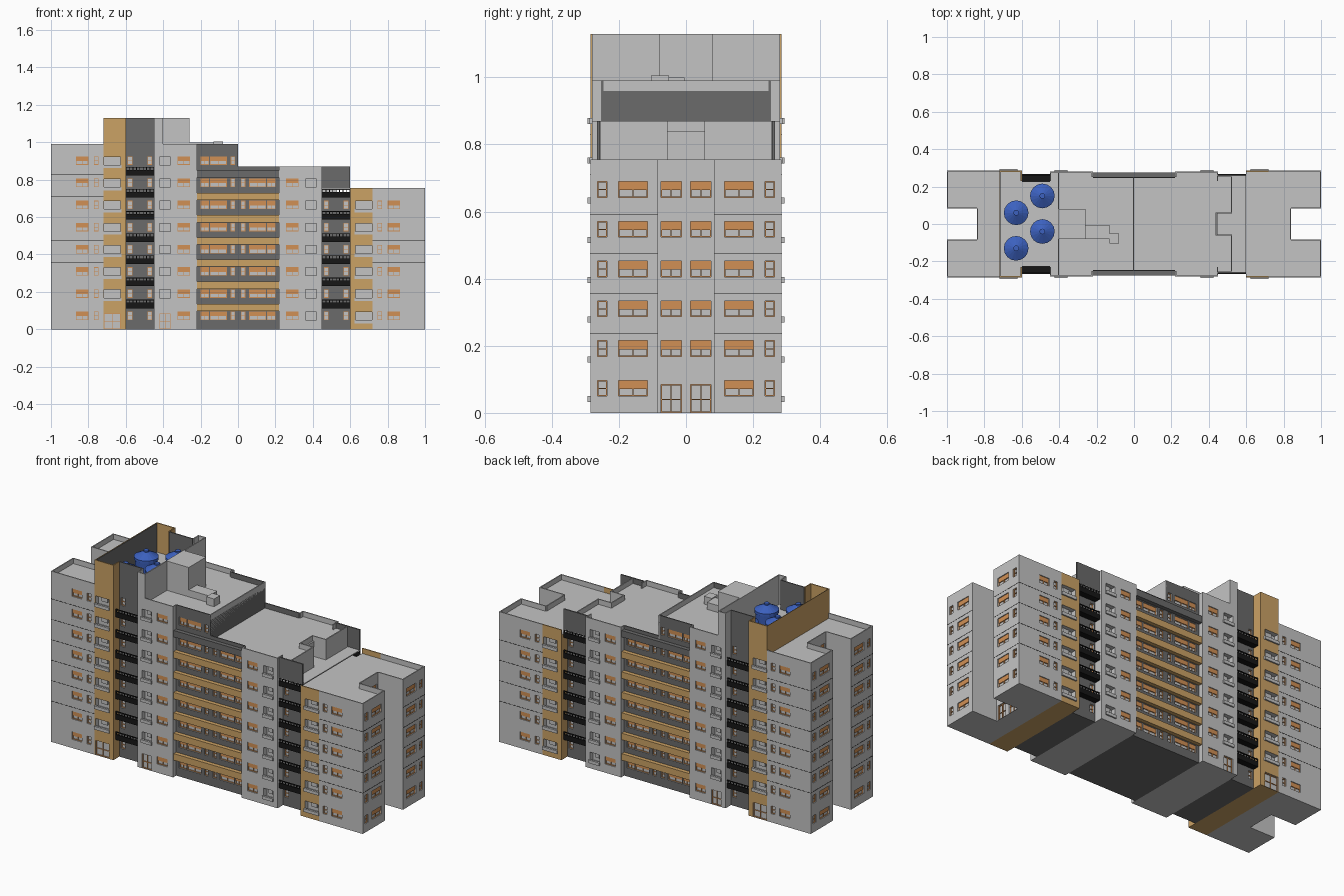
import bpy, bmesh, math

if "Cube" in bpy.data.objects:
    bpy.data.objects.remove(bpy.data.objects["Cube"])

def mat(name, *c):
    m = bpy.data.materials.new(name)
    m.diffuse_color = (*c, 1)
    m.use_nodes = True
    m.node_tree.nodes["Principled BSDF"].inputs["Base Color"].default_value = m.diffuse_color
    return m

GREY = mat("light grey render", .55, .55, .55)
DARK = mat("dark grey render", .145, .145, .145)
TAN = mat("tan render", .60, .36, .13)
ORANGE = mat("orange joinery", .64, .28, .09)
BLACK = mat("black metal", .008, .008, .008)
BLUE = mat("blue tank", .045, .12, .52)

FLOOR = .1185
groups = {}          # (name, material) -> list of boxes

def box(name, m, x0, x1, y0, y1, z0, z1):
    groups.setdefault((name, m), []).append((x0, x1, y0, y1, z0, z1))

def both(name, m, x0, x1, y0, y1, z0, z1):
    """Box repeated on the front and on the back."""
    box(name, m, x0, x1, y0, y1, z0, z1)
    box(name, m, x0, x1, -y1, -y0, z0, z1)

def make_object(name, bm, mats):
    me = bpy.data.meshes.new(name)
    bm.normal_update()
    bm.to_mesh(me)
    bm.free()
    for m in mats:
        me.materials.append(m)
    ob = bpy.data.objects.new(name, me)
    bpy.context.collection.objects.link(ob)
    return ob

def add_box(bm, b, index=0):
    x0, x1, y0, y1, z0, z1 = b
    vs = bmesh.ops.create_cube(bm, size=1)["verts"]
    for v in vs:
        v.co = (x1 if v.co.x > 0 else x0, y1 if v.co.y > 0 else y0, z1 if v.co.z > 0 else z0)
    for f in {f for v in vs for f in v.link_faces}:
        f.material_index = index

def slab(axis, s, plane, c, w, z0, z1, d0, d1):
    """Box on a facade; d0..d1 is the distance outward from its plane."""
    a, b = sorted((s * (plane + d0), s * (plane + d1)))
    if axis == 'y':
        return (c - w / 2, c + w / 2, a, b, z0, z1)
    return (a, b, c - w / 2, c + w / 2, z0, z1)

def window(cuts, kind, axis, s, plane, c, w, z, h):
    """Recess cutter plus the joinery that sits inside it."""
    deep = -.03 if kind == "open" else -.01
    lo = .001 if kind == "door" else z
    cuts.append(slab(axis, s, plane, c, w, lo, z + h, deep, .02))
    def bar(cc, ww, z0, z1, m=ORANGE, d0=deep, d1=deep + .005, name="window_joinery"):
        box(name, m, *slab(axis, s, plane, cc, ww, z0, z1, d0, d1))
    t = .003
    if kind == "open":                      # loggia window with projecting sill frame
        bar(c, w + .008, z - .006, z + .012, GREY, -.004, .008, "loggia_sill")
        bar(c, w * .45, z + h * .4, z + h, GREY, deep, deep + .008, "loggia_blind")
        return
    if kind == "shutter":
        bar(c, w, z + h * .45, z + h)
    for k in (-1, 0, 1) if w > .04 else (-1, 1):
        bar(c + k * (w - t) / 2, t, lo, z + h)
    bar(c, w, lo, lo + t)
    bar(c, w, z + h - t, z + h)
    if kind != "shutter":
        bar(c, w, z + h * .45, z + h * .45 + t)

def section(name, m, outline, top, cuts):
    """Extruded footprint with window recesses cut out."""
    bm = bmesh.new()
    f = bm.faces.new([bm.verts.new((x, y, 0)) for x, y in outline])
    ext = bmesh.ops.extrude_face_region(bm, geom=[f])["geom"]
    bmesh.ops.translate(bm, vec=(0, 0, top), verts=[v for v in ext if isinstance(v, bmesh.types.BMVert)])
    bmesh.ops.recalc_face_normals(bm, faces=bm.faces)
    for f in bm.faces:
        f.material_index = 1 if f.normal.z > .5 else 0
    ob = make_object(name, bm, [m, GREY])
    if cuts:
        cb = bmesh.new()
        for c in cuts:
            add_box(cb, c, 1)
        cutter = make_object(name + "_cutter", cb, [m, GREY])
        cutter.hide_render = True
        mod = ob.modifiers.new("recesses", 'BOOLEAN')
        mod.operation, mod.solver, mod.object = 'DIFFERENCE', 'EXACT', cutter
        bpy.context.view_layer.objects.active = ob
        bpy.ops.object.modifier_apply(modifier=mod.name)
        bpy.data.objects.remove(cutter)

def rect(x0, x1, y):
    return [(x0, -y), (x1, -y), (x1, y), (x0, y)]

def facade(sx, plane, floors, specs, doors=False):
    """Window recesses for front and back; specs = (kind, distance from centre, width)."""
    cuts = []
    for s in (-1, 1):
        for i in range(floors):
            for kind, x, w in specs:
                z = .05 + FLOOR * i
                if kind == "open" and doors and i == 0:
                    window(cuts, "door", 'y', s, plane, sx * x, w, .0, .085)
                elif kind == "open":
                    window(cuts, kind, 'y', s, plane, sx * x, w, z - .012, .055)
                else:
                    window(cuts, kind, 'y', s, plane, sx * x, w, z, .045)
    return cuts

P = .006   # parapet thickness
for side, sx, n_wing, n_mid, z_wing, z_mid in (("left", -1, 8, 8, .99, .99), ("right", 1, 6, 7, .755, .87)):
    left = sx < 0
    # end wing with notch
    cuts = facade(sx, .285, n_wing, [("shutter", .833, .065), ("frame", .757, .024)])
    for i in range(n_wing):
        z = .05 + FLOOR * i
        for s in (-1, 1):
            window(cuts, "shutter", 'x', sx, 1, s * .158, .087, z, .047)
            window(cuts, "frame", 'x', sx, 1, s * .25, .028, z, .047)
            if i == 0:
                window(cuts, "door", 'x', sx, .84, s * .044, .06, 0, .085)
            else:
                window(cuts, "shutter", 'x', sx, .84, s * .044, .06, z, .047)
            if i > 1:                       # black floor joints
                zl = FLOOR * i - .001
                box("floor_joint", BLACK, *slab('x', sx, 1, s * .185, .2, zl, zl + .002, -.002, .0008))
                box("floor_joint", BLACK, *slab('y', s, .285, sx * .86, .28, zl, zl + .002, -.002, .0008))
    out = [(.72, -.285), (1, -.285), (1, -.083), (.84, -.083), (.84, .083), (1, .083), (1, .285), (.72, .285)]
    section(side + "_wing", GREY, [(sx * x, y) for x, y in out], z_wing - .03, cuts)
    for x0, x1, y0, y1 in ((.72, 1, .285 - P, .285), (1 - P, 1, .083, .285), (.84, 1, .083, .083 + P)):
        a, b = sorted((sx * x0, sx * x1))
        both("wing_parapet", GREY, a, b, y0, y1, z_wing - .03, z_wing)
    a, b = sorted((sx * .84, sx * (.84 - P)))
    box("wing_parapet", GREY, a, b, -.083, .083, z_wing - .03, z_wing)

    # tan bay
    section(side + "_tan_bay", TAN, rect(*sorted((sx * .6, sx * .72)), .285), z_wing - .03,
            facade(sx, .285, n_wing, [("open", .672, .088)], left))
    a, b = sorted((sx * .6, sx * .72))
    both("tan_parapet", TAN, a, b, .285 - P, .285, z_wing - .03, 1.13 if left else .755)

    # recessed stair bay with black balconies
    section(side + "_stair_bay", DARK, rect(*sorted((sx * .45, sx * .6)), .23), z_wing - .03,
            facade(sx, .23, n_wing, [("frame", .472, .026), ("frame", .578, .026)]))
    a, b = sorted((sx * .45, sx * .6))
    for i in range(n_wing - 1 if left else n_wing):
        z = .112 + FLOOR * i
        both("balcony_slab", BLACK, a, b, .225, .266, z, z + .008)
        both("balcony_panel", BLACK, a, b, .26, .266, z, z + .03)
        both("balcony_rail", BLACK, a, b, .26, .266, z + .042, z + .046)
        for k in range(9):
            x = a + .003 + k * (b - a - .006) / 8
            both("baluster", BLACK, x - .002, x + .002, .261, .265, z + .03, z + .042)

    # grey bay
    section(side + "_grey_bay", GREY, rect(*sorted((sx * .22, sx * .45)), .28), z_mid - .03,
            facade(sx, .28, n_mid, [("open", .39, .06), ("shutter", .29, .065)], left))
    a, b = sorted((sx * .22, sx * .45))
    both("grey_bay_parapet", GREY, a, b, .28 - P, .28, z_mid - .03, z_mid)
    for x in (a, b - P):
        both("grey_bay_parapet", GREY, x, x + P, .25 if x in (a, b - P) and abs(x) < .3 else .23, .28, z_mid - .03, z_mid)

    # dark centre
    section(side + "_centre", DARK, rect(*sorted((0, sx * .22)), .252), z_mid - .03,
            facade(sx, .252, n_mid, [("shutter", .178, .045), ("shutter", .105, .09), ("frame", .027, .024)]))
    a, b = sorted((0, sx * .22))
    both("centre_parapet", DARK, a, b, .252 - P, .252, z_mid - .03, z_mid)
    both("centre_top_band", DARK, a, b, .252, .275, .812, .85)

# long tan balconies
for i in range(6):
    z = .098 + FLOOR * i
    both("long_balcony", TAN, -.22, .22, .25, .275, z, z + .038)

# tank enclosure on the left roof
both("enclosure_dark_wall", DARK, -.6, -.45, .224, .23, .96, 1.13)
both("enclosure_return", GREY, -.45, -.444, .23, .28, .96, 1.13)
both("enclosure_return_tan", TAN, -.606, -.6, .23, .285, .96, 1.13)
both("enclosure_grey_wall", GREY, -.45, -.40, .274, .28, .96, 1.13)
box("enclosure_side_wall", GREY, -.406, -.40, -.28, .28, .96, 1.13)
box("enclosure_end_wall", TAN, -.72, -.717, -.285, .285, .96, 1.13)
box("enclosure_end_lining", DARK, -.717, -.714, -.279, .279, .96, 1.128)
box("lift_room", GREY, -.40, -.26, -.08, .08, .95, 1.13)
box("roof_duct", GREY, -.26, -.13, -.08, -.005, .95, 1.0)
box("roof_duct_end", GREY, -.13, -.08, -.105, -.05, .95, 1.005)
box("roof_step_wall", GREY, -P, 0, -.252, .252, .83, .99)

# end of the middle roof above the right stair bay
both("stair_head", GREY, .44, .525, .055, .255, .72, .84)
both("stair_head_parapet", GREY, .525 - P, .525, .055, .255, .84, .87)
both("stair_head_parapet", GREY, .435, .525, .055, .055 + P, .84, .87)
box("stair_head_parapet", GREY, .435, .435 + P, -.055, .055, .84, .87)
box("stair_roof", GREY, .45, .6, -.265, .265, .746, .752)
both("stair_screen", DARK, .45, .6, .257, .265, .746, .87)

for (name, m), boxes in groups.items():
    bm = bmesh.new()
    for b in boxes:
        add_box(bm, b)
    make_object(name, bm, [m])

# water tanks: body, rim and conical lid
for n, (x, y) in enumerate(((-.63, .06), (-.63, -.13), (-.49, .15), (-.49, -.04))):
    bm = bmesh.new()
    for r0, r1, z0, z1 in ((.057, .062, .96, 1.035), (.066, .066, 1.03, 1.045), (.066, .015, 1.045, 1.072), (.015, .015, 1.07, 1.08)):
        vs = bmesh.ops.create_cone(bm, cap_ends=True, segments=16, radius1=r0, radius2=r1, depth=z1 - z0)["verts"]
        bmesh.ops.translate(bm, vec=(x, y, (z0 + z1) / 2), verts=vs)
    make_object("water_tank_%d" % (n + 1), bm, [BLUE])
